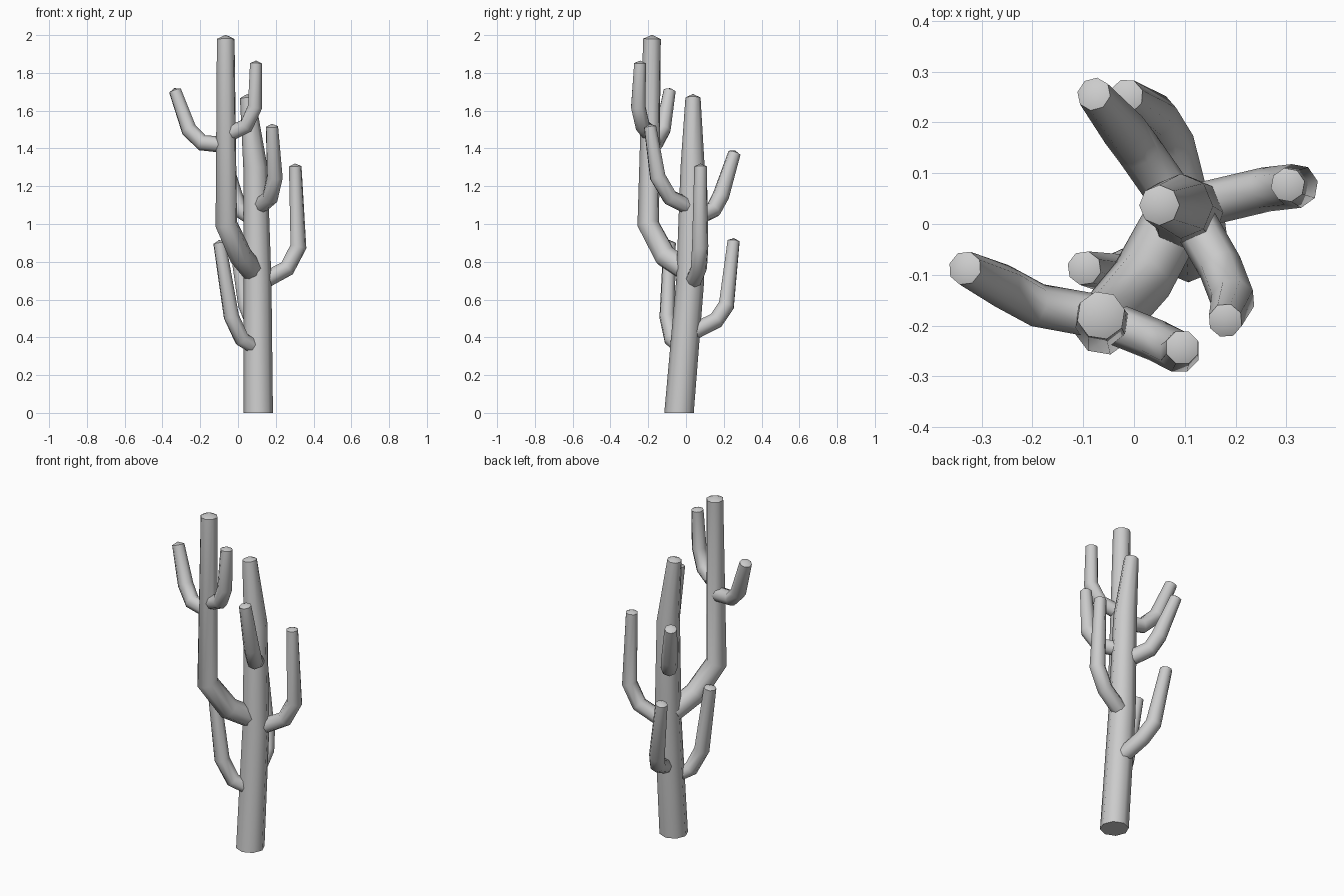
import bpy, bmesh, math
from mathutils import Vector

if "Cube" in bpy.data.objects:
    bpy.data.objects.remove(bpy.data.objects["Cube"])

SIDES = 8


def limb(name, pts, level_base=False):
    """Tapered eight-sided tube along (x, y, z, radius) points with a blunt pointed tip."""
    pos = [Vector(p[:3]) for p in pts]
    bm = bmesh.new()
    rings = []
    n = len(pts)
    side = None
    for i, p in enumerate(pos):
        a = (p - pos[i - 1]).normalized() if i else Vector()
        b = (pos[i + 1] - p).normalized() if i < n - 1 else Vector()
        t = (a + b).normalized()
        if level_base and i == 0:
            t = Vector((0, 0, 1))
        # carry the ring direction along the path so the tube does not twist
        if side is None:
            side = Vector((1, 0, 0)) if level_base else t.cross(Vector((0, 0, 1)))
        side = (side - t * side.dot(t)).normalized()
        other = t.cross(side)
        r = pts[i][3]
        rings.append([bm.verts.new(p + r * (math.cos(k * math.tau / SIDES) * side
                                            + math.sin(k * math.tau / SIDES) * other))
                      for k in range(SIDES)])
    for lo, hi in zip(rings, rings[1:]):
        for k in range(SIDES):
            j = (k + 1) % SIDES
            bm.faces.new((lo[k], lo[j], hi[j], hi[k]))
    bm.faces.new(rings[0][::-1])
    apex = bm.verts.new(pos[-1] + t * pts[-1][3] * 0.45)
    for k in range(SIDES):
        bm.faces.new((rings[-1][k], rings[-1][(k + 1) % SIDES], apex))
    me = bpy.data.meshes.new(name)
    bm.to_mesh(me)
    bm.free()
    ob = bpy.data.objects.new(name, me)
    bpy.context.collection.objects.link(ob)
    bpy.context.view_layer.objects.active = ob
    ob.select_set(True)
    bpy.ops.object.shade_smooth_by_angle(angle=math.radians(50))
    ob.select_set(False)


def arm(name, path, r0=0.044, r1=0.034):
    """Side arm: constant thickness to the elbow, thinner at the tip."""
    limb(name, [(*p, r0) for p in path[:-1]] + [(*path[-1], r1)])


# main trunk and the large secondary stem
limb("trunk", [(0.107, -0.037, 0, 0.078), (0.103, 0.022, 0.7, 0.074),
               (0.092, 0.035, 1.3, 0.064), (0.05, 0.037, 1.67, 0.040)], True)
limb("second_stem", [(0.08, 0.01, 0.75, 0.06), (0.015, -0.11, 0.83, 0.062),
                     (-0.062, -0.2, 1.0, 0.06), (-0.065, -0.18, 1.98, 0.048)])

# arms on the second stem
arm("upper_left_arm", [(-0.08, -0.18, 1.42), (-0.19, -0.16, 1.43),
                       (-0.26, -0.122, 1.5), (-0.333, -0.087, 1.705)], 0.043)
arm("upper_right_arm", [(-0.03, -0.2, 1.485), (0.045, -0.23, 1.52),
                        (0.09, -0.253, 1.62), (0.095, -0.243, 1.85)], 0.041)

# arms on the trunk
arm("front_right_arm", [(0.11, 0.02, 1.09), (0.17, -0.085, 1.14),
                        (0.195, -0.15, 1.25), (0.18, -0.19, 1.515)], 0.044)
arm("right_arm", [(0.12, 0.035, 0.69), (0.26, 0.068, 0.765),
                  (0.32, 0.075, 0.88), (0.303, 0.077, 1.305)])
arm("front_left_arm", [(0.09, -0.03, 0.35), (0.02, -0.075, 0.39),
                       (-0.035, -0.1, 0.51), (-0.098, -0.087, 0.9)], 0.042)
arm("lower_back_arm", [(0.105, 0.04, 0.43), (0.075, 0.16, 0.49),
                       (0.042, 0.214, 0.57), (-0.015, 0.252, 0.91)])
arm("upper_back_arm", [(0.08, 0.045, 1.03), (0.01, 0.145, 1.075),
                       (-0.02, 0.185, 1.15), (-0.079, 0.256, 1.375)], 0.045)
